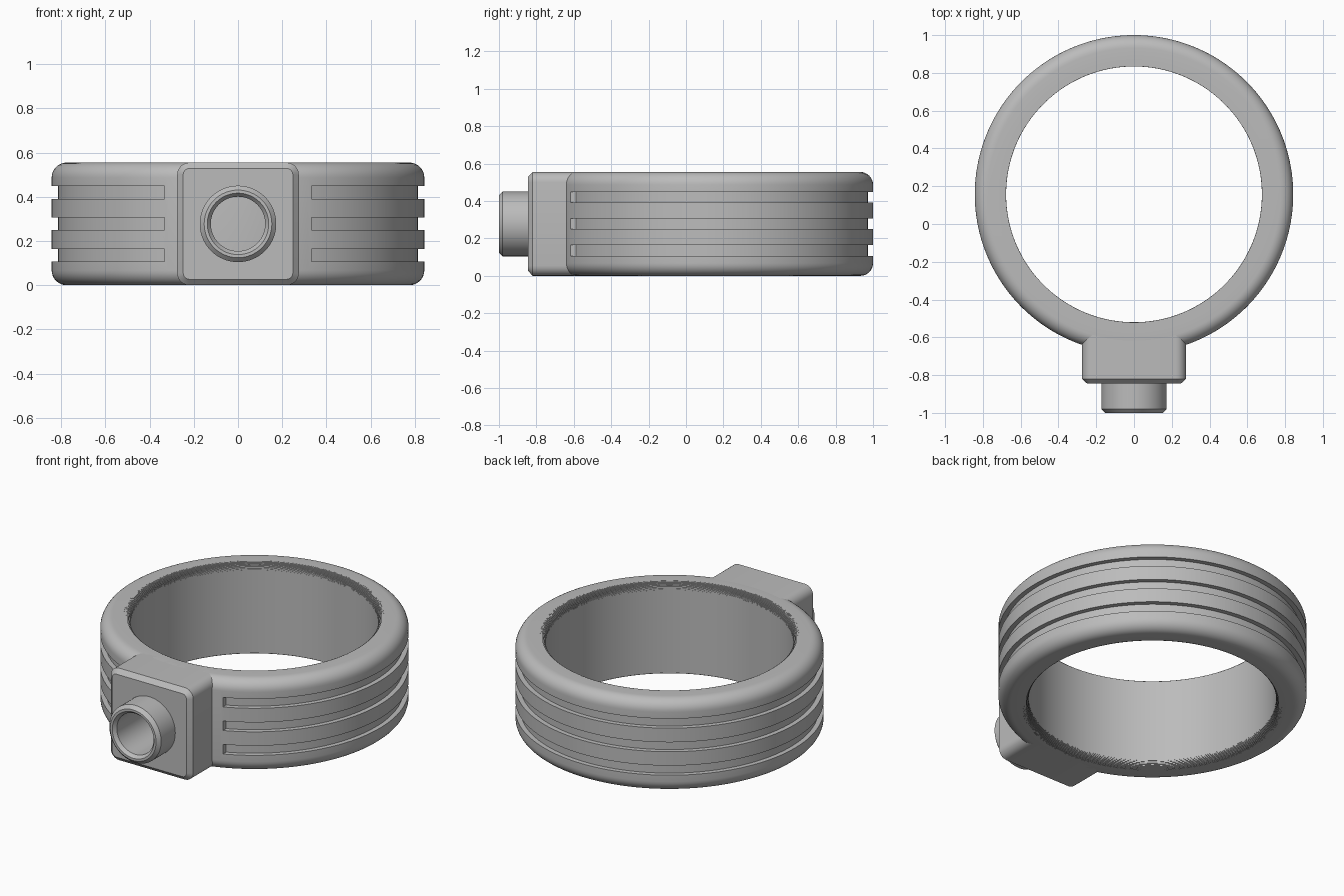
import bpy, bmesh
from math import sin, cos, pi, asin, radians
from mathutils import Vector

cube = bpy.data.objects.get("Cube")
if cube:
    bpy.data.objects.remove(cube, do_unlink=True)

CY = 0.157              # ring axis position in y
H = 0.555               # overall height
OUTER, INNER = 0.843, 0.677
MID = H / 2

grey = bpy.data.materials.new("matte grey")
grey.use_nodes = True
grey.diffuse_color = (0.5, 0.5, 0.5, 1)
grey.node_tree.nodes["Principled BSDF"].inputs["Base Color"].default_value = (0.5, 0.5, 0.5, 1)


def finish(bm, name):
    bmesh.ops.remove_doubles(bm, verts=bm.verts, dist=1e-5)
    bmesh.ops.recalc_face_normals(bm, faces=bm.faces)
    mesh = bpy.data.meshes.new(name)
    bm.to_mesh(mesh)
    bm.free()
    mesh.materials.append(grey)
    obj = bpy.data.objects.new(name, mesh)
    bpy.context.collection.objects.link(obj)
    return obj


def lathe(name, points, centre, axis, steps, closed=True):
    """Revolve a profile of 3D points around an axis."""
    bm = bmesh.new()
    vs = [bm.verts.new(p) for p in points]
    es = [bm.edges.new(pair) for pair in zip(vs, vs[1:])]
    if closed:
        es.append(bm.edges.new((vs[-1], vs[0])))
    bmesh.ops.spin(bm, geom=vs + es, cent=centre, axis=axis, angle=2 * pi, steps=steps)
    return finish(bm, name)


def loft(name, loops):
    """Skin equal-length loops and cap both ends."""
    bm = bmesh.new()
    rows = [[bm.verts.new(p) for p in loop] for loop in loops]
    n = len(rows[0])
    for a, b in zip(rows, rows[1:]):
        for i in range(n):
            j = (i + 1) % n
            bm.faces.new((a[i], a[j], b[j], b[i]))
    bm.faces.new(rows[0])
    bm.faces.new(rows[-1])
    return finish(bm, name)


def cut(obj, cutter):
    cutter.hide_render = True
    mod = obj.modifiers.new("cut", 'BOOLEAN')
    mod.operation, mod.solver, mod.object = 'DIFFERENCE', 'EXACT', cutter
    bpy.context.view_layer.objects.active = obj
    bpy.ops.object.modifier_apply(modifier=mod.name)
    bpy.data.objects.remove(cutter, do_unlink=True)


def smooth(obj):
    bpy.ops.object.select_all(action='DESELECT')
    obj.select_set(True)
    bpy.context.view_layer.objects.active = obj
    bpy.ops.object.shade_smooth_by_angle(angle=radians(30))


# Ring: rounded outer edge, finely stepped inner edge, mirrored top to bottom
FILLET, STEP_R, STEPS = 0.068, 0.045, 10
half = []
for i in range(9):
    a = pi / 2 * i / 8
    half.append((OUTER - FILLET + FILLET * cos(a), H - FILLET + FILLET * sin(a)))
corner = INNER + STEP_R
for i in range(STEPS):
    a, b = (pi / 2 * k / STEPS for k in (i, i + 1))
    r, z = corner - STEP_R * sin(b), H - STEP_R + STEP_R * cos(a)
    half += [(r, z), (r, H - STEP_R + STEP_R * cos(b))]
profile = half + [(r, H - z) for r, z in reversed(half)]
ring = lathe("ring_band", [(r, CY, z) for r, z in profile], (0, CY, 0), (0, 0, 1), 180)

# Grip grooves wrap round the band and stop square either side of the block
GROOVE_R, CUT_R, END_X = 0.815, 0.9, 0.332
for z0, z1 in ((0.107, 0.165), (0.249, 0.306), (0.391, 0.448)):
    loops = []
    for i in range(161):
        t = i / 160

        def point(r, z):
            start = asin(END_X / r)
            a = start + (2 * pi - 2 * start) * t
            return (r * sin(a), CY - r * cos(a), z)
        loops.append([point(GROOVE_R, z0), point(CUT_R, z0), point(CUT_R, z1), point(GROOVE_R, z1)])
    cut(ring, loft("groove_cutter", loops))
smooth(ring)


# Mounting block: rounded rectangle with a bevelled front
def rounded_rect(inset, y, radius=0.055):
    pts = []
    for k, (sx, sz) in enumerate(((1, 1), (-1, 1), (-1, -1), (1, -1))):
        cx, cz = sx * (0.275 - radius), MID + sz * (MID - radius)
        for i in range(7):
            a = pi / 2 * (k + i / 6)
            pts.append((cx + (radius - inset) * cos(a), y, cz + (radius - inset) * sin(a)))
    return pts


block = loft("mounting_block", [rounded_rect(0, -0.58), rounded_rect(0, -0.82), rounded_rect(0.027, -0.845)])
bore = [(0, -0.65), (0.15, -0.65), (0.15, -0.9), (0, -0.9)]
cut(block, lathe("bore_cutter", [(r, y, MID) for r, y in bore], (0, 0, MID), (0, 1, 0), 64, False))
smooth(block)

# Nozzle: chamfered tube with a blind hole
tube = [(0, -0.62), (0.151, -0.62), (0.151, -0.8), (0.173, -0.8), (0.173, -0.98), (0.153, -1),
        (0.139, -1), (0.123, -0.98), (0.123, -0.66), (0, -0.66)]
nozzle = lathe("nozzle", [(r, y, MID) for r, y in tube], (0, 0, MID), (0, 1, 0), 64, False)
smooth(nozzle)
